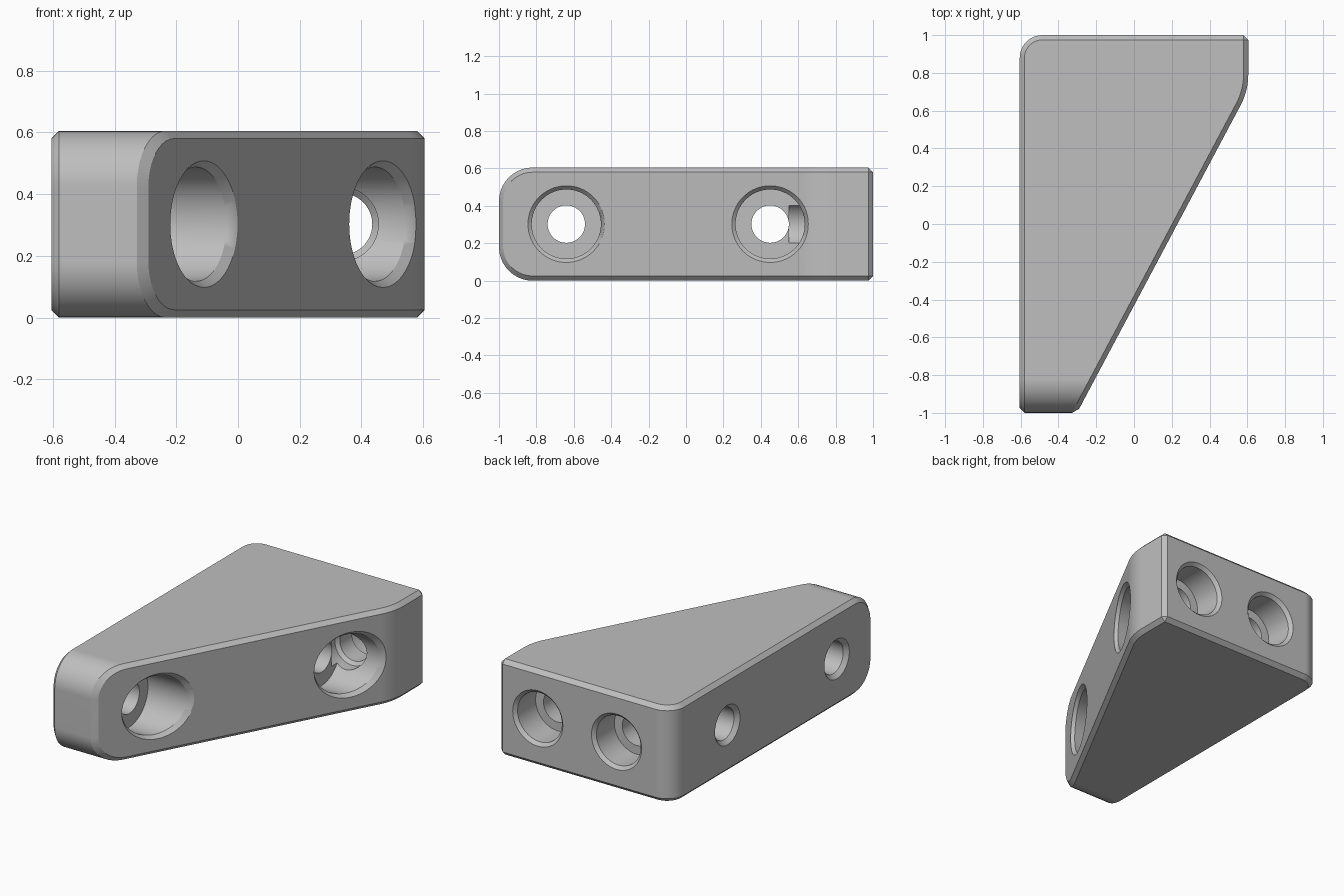
import bpy, bmesh, math
from mathutils import Vector

if "Cube" in bpy.data.objects:
    bpy.data.objects.remove(bpy.data.objects["Cube"])

HALF_X, HEIGHT, CHAMFER = 0.605, 0.605, 0.025
MID_Z = HEIGHT / 2
SLOPE = 0.532                      # x gained per unit of y on the slanted side


def slant_x(y):
    return 0.23 + SLOPE * y


def rounded(corners, steps=10):
    """Closed outline from (x, y, radius) corners, with true arcs."""
    out = []
    for i, (x, y, r) in enumerate(corners):
        p = Vector((x, y))
        if r == 0:
            out.append(p)
            continue
        a = (Vector(corners[i - 1][:2]) - p).normalized()
        b = (Vector(corners[(i + 1) % len(corners)][:2]) - p).normalized()
        half = a.angle(b) / 2
        centre = p + (a + b).normalized() * r / math.sin(half)
        reach = r / math.tan(half)
        start = (p + a * reach - centre).normalized()
        end = (p + b * reach - centre).normalized()
        out += [centre + start.slerp(end, k / steps) * r for k in range(steps + 1)]
    return out


def make_object(name, bm):
    bmesh.ops.recalc_face_normals(bm, faces=bm.faces)
    mesh = bpy.data.meshes.new(name)
    bm.to_mesh(mesh)
    bm.free()
    obj = bpy.data.objects.new(name, mesh)
    bpy.context.collection.objects.link(obj)
    return obj


def loft(name, rings):
    """Closed solid through rings that share one point count."""
    bm = bmesh.new()
    loops = [[bm.verts.new(p) for p in ring] for ring in rings]
    n = len(loops[0])
    for low, high in zip(loops, loops[1:]):
        for i in range(n):
            j = (i + 1) % n
            bm.faces.new((low[i], low[j], high[j], high[i]))
    bm.faces.new(loops[0])
    bm.faces.new(loops[-1])
    return make_object(name, bm)


def hole_cutter(name, axis, centre, steps, sides=64):
    """Stepped round cutter; each step is (position, radius, shear)."""
    rings = []
    for pos, r, shear in steps:
        ring = []
        for k in range(sides):
            t = math.tau * k / sides
            u, v = r * math.cos(t), r * math.sin(t)
            along = pos + shear * u
            ring.append((along, centre + u, MID_Z + v) if axis == "x"
                        else (centre + u, along, MID_Z + v))
        rings.append(ring)
    return loft(name, rings)


def apply(obj, kind, **settings):
    mod = obj.modifiers.new(kind.lower(), kind)
    for key, value in settings.items():
        setattr(mod, key, value)
    bpy.ops.object.modifier_apply(modifier=mod.name)


def boolean(obj, cutter, operation):
    cutter.hide_render = True
    apply(obj, "BOOLEAN", object=cutter, operation=operation, solver="EXACT")
    bpy.data.objects.remove(cutter)


# Wedge outline seen from above
plan = rounded([(-HALF_X, -1.2, 0), (slant_x(-1.2), -1.2, 0),
                (HALF_X, (HALF_X - 0.23) / SLOPE, 0.35),
                (HALF_X, 1, 0), (-HALF_X, 1, 0.12)])
block = loft("wedge_block", [[(p.x, p.y, z) for p in plan] for z in (-0.2, 0.8)])
bpy.context.view_layer.objects.active = block
block.select_set(True)

# Side profile with the rounded front end
side = rounded([(-1, 0, 0.18), (1.2, 0, 0), (1.2, HEIGHT, 0), (-1, HEIGHT, 0.18)])
profile = loft("side_profile", [[(x, p.x, p.y) for p in side] for x in (-1, 1)])
boolean(block, profile, "INTERSECT")

# Chamfer along every sharp edge
apply(block, "BEVEL", width=CHAMFER, segments=1, limit_method="ANGLE",
      angle_limit=math.radians(35), use_clamp_overlap=False)

# Counterbored screw holes running from the slanted side to the flat side
for y in (-0.64, 0.45):
    x = slant_x(y)
    boolean(block, hole_cutter("side_hole", "x", y, [
        (x + 0.05, 0.245, SLOPE), (x - 0.025, 0.185, SLOPE),
        (x - 0.2, 0.185, 0), (x - 0.2, 0.1, 0),
        (-HALF_X + 0.025, 0.1, 0), (-HALF_X - 0.025, 0.15, 0)]), "DIFFERENCE")

# Counterbored holes in the back end
for x in (0.335, -0.215):
    boolean(block, hole_cutter("back_hole", "y", x, [
        (1.035, 0.21, 0), (0.98, 0.155, 0), (0.8, 0.155, 0), (0.8, 0.1, 0),
        (0.68, 0.1, 0), (0.66, 0.12, 0), (0.55, 0.12, 0)]), "DIFFERENCE")

# Single grey finish
grey = bpy.data.materials.new("light_grey")
grey.use_nodes = True
colour = (0.52, 0.52, 0.52, 1)
grey.diffuse_color = colour
grey.node_tree.nodes["Principled BSDF"].inputs["Base Color"].default_value = colour
block.data.materials.clear()
block.data.materials.append(grey)
for face in block.data.polygons:
    face.material_index = 0

bpy.ops.object.shade_smooth_by_angle(angle=math.radians(30))
weighted = block.modifiers.new("weighted_normals", "WEIGHTED_NORMAL")
weighted.keep_sharp = True
